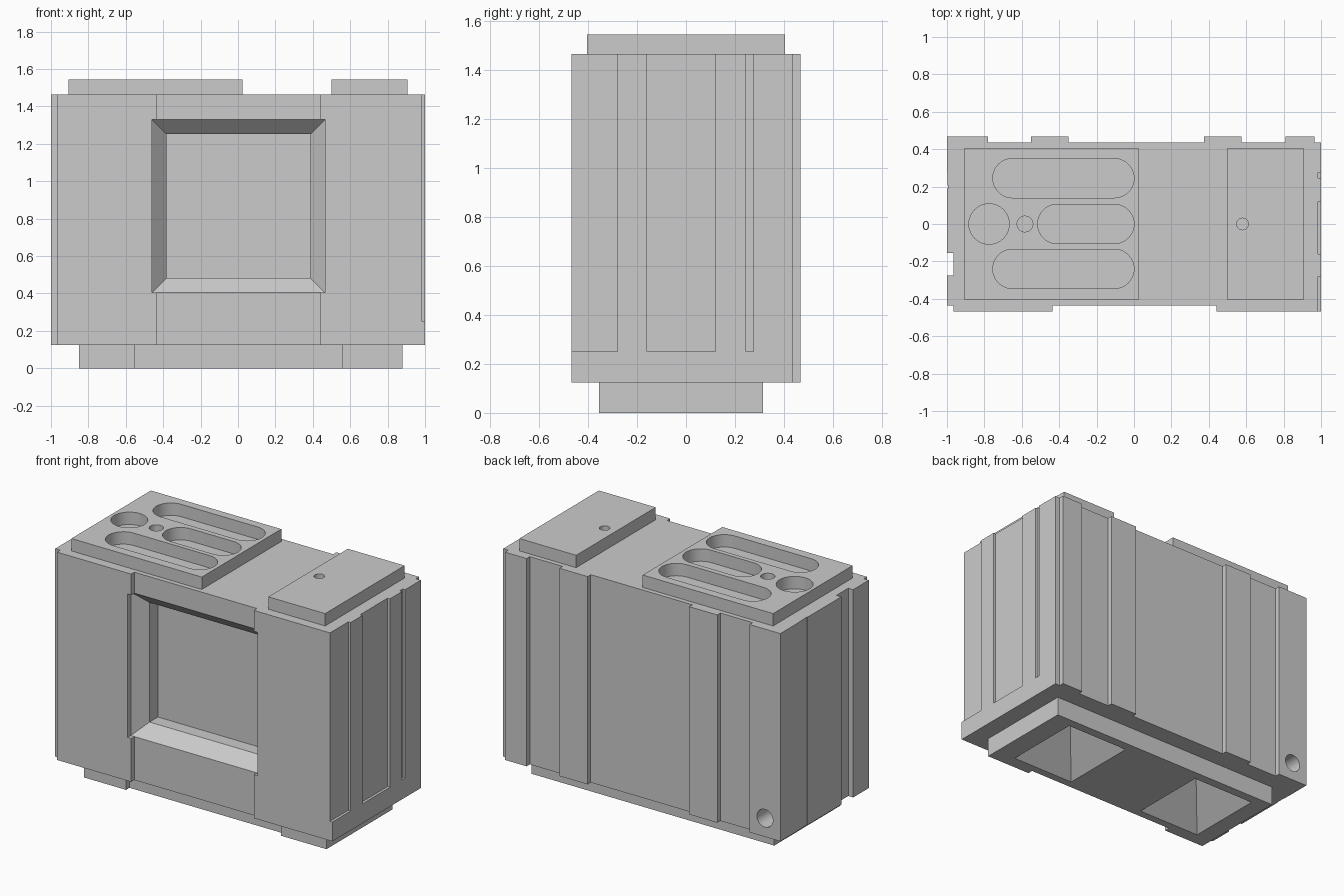
import bpy, bmesh, math

cube = bpy.data.objects.get("Cube")
if cube:
    bpy.data.objects.remove(cube, do_unlink=True)

grey = bpy.data.materials.new("plain grey")
grey.use_nodes = True
grey.diffuse_color = (0.6, 0.6, 0.6, 1)
grey.node_tree.nodes["Principled BSDF"].inputs["Base Color"].default_value = (0.6, 0.6, 0.6, 1)


def loft(name, rings):
    """Solid joining a stack of matching point rings, capped at both ends."""
    bm = bmesh.new()
    loops = [[bm.verts.new(p) for p in ring] for ring in rings]
    n = len(loops[0])
    for a, b in zip(loops, loops[1:]):
        for i in range(n):
            j = (i + 1) % n
            bm.faces.new((a[i], a[j], b[j], b[i]))
    bm.faces.new(loops[0][::-1])
    bm.faces.new(loops[-1])
    bmesh.ops.recalc_face_normals(bm, faces=bm.faces)
    mesh = bpy.data.meshes.new(name)
    bm.to_mesh(mesh)
    bm.free()
    mesh.materials.append(grey)
    obj = bpy.data.objects.new(name, mesh)
    bpy.context.collection.objects.link(obj)
    return obj


def prism(name, outline, z0, z1):
    return loft(name, [[(x, y, z) for x, y in outline] for z in (z0, z1)])


def rect(x0, x1, y0, y1):
    return [(x0, y0), (x1, y0), (x1, y1), (x0, y1)]


def capsule(x0, x1, y, r, steps=20):
    """Slot outline with round ends centred on x0 and x1; a circle if they match."""
    pts = []
    for cx, start in ((x1, -0.5), (x0, 0.5)):
        last = steps if x0 == x1 else steps + 1
        for i in range(last):
            a = math.pi * (start + i / steps)
            pts.append((cx + r * math.cos(a), y + r * math.sin(a)))
    return pts


def cut(targets, cutter):
    cutter.hide_render = True
    for target in targets:
        mod = target.modifiers.new("cut", "BOOLEAN")
        mod.operation = "DIFFERENCE"
        mod.solver = "EXACT"
        mod.object = cutter
        bpy.context.view_layer.objects.active = target
        bpy.ops.object.modifier_apply(modifier=mod.name)
    bpy.data.objects.remove(cutter, do_unlink=True)


# Main body: plan outline with raised strips on the front and back
IN, OUT = 0.435, 0.467
outline = [(-1, -IN)]
for x0, x1 in ((-0.965, -0.435), (0.44, 1)):
    outline += [(x0, -IN), (x0, -OUT), (x1, -OUT)]
    if x1 < 1:
        outline.append((x1, -IN))
outline.append((1, IN))
for x1, x0 in ((0.965, 0.81), (0.575, 0.375), (-0.35, -0.55), (-0.78, -1)):
    outline += [(x1, IN), (x1, OUT), (x0, OUT)]
    if x0 > -1:
        outline.append((x0, IN))
# Shallow wedge and groove on the right side
outline += [(-1, 0.31), (-0.995, 0.19), (-1, 0.19), (-1, -0.155),
            (-0.965, -0.155), (-0.965, -0.275), (-1, -0.275)]
body = prism("body", outline, 0.125, 1.465)

# Square front recess with bevelled rim
rings = []
for y, m in ((-0.6, 0), (-IN, 0), (-0.355, 0.077), (-0.27, 0.077)):
    rings.append([(x, y, z) for x, z in rect(-0.46 + m, 0.465 - m, 0.405 + m, 1.33 - m)])
cut([body], loft("recess_cutter", rings))

# Shallow recesses on the left side
for y0, y1 in ((-0.6, -0.28), (-0.16, 0.12), (0.245, 0.275)):
    cut([body], prism("side_cutter", rect(0.983, 1.1, y0, y1), 0.25, 1.6))

# Round hole low on the back
circle = capsule(-0.89, -0.89, 0.245, 0.057)
cut([body], loft("hole_cutter", [[(x, y, z) for x, z in circle] for y in (0.3, 0.6)]))

# Base plinth, set back in the middle of its front
base = prism("base", [(-0.85, -0.355), (-0.55, -0.355), (-0.55, -0.32), (0.555, -0.32),
                      (0.555, -0.355), (0.88, -0.355), (0.88, 0.315), (-0.85, 0.315)], 0, 0.125)

# Pyramid pits under the base
for cx in (-0.507, 0.51):
    rings = []
    for z, s in ((-0.05, 1), (0, 1), (0.25, 0.004)):
        rings.append([(cx + s * x, y * s - 0.007, z) for x, y in rect(-0.228, 0.228, -0.262, 0.262)])
    cut([base, body], loft("pit_cutter", rings))

# Raised pads on top, with slots and holes
big_pad = prism("slotted_pad", rect(-0.905, 0.025, -0.405, 0.405), 1.465, 1.545)
small_pad = prism("small_pad", rect(0.5, 0.905, -0.405, 0.405), 1.465, 1.545)
for pad, x0, x1, y, r in (
        (big_pad, -0.65, -0.105, 0.245, 0.105),
        (big_pad, -0.65, -0.105, -0.24, 0.105),
        (big_pad, -0.41, -0.105, 0, 0.105),
        (big_pad, -0.775, -0.775, 0, 0.108),
        (big_pad, -0.583, -0.583, 0, 0.042),
        (small_pad, 0.58, 0.58, 0, 0.031)):
    cut([pad], prism("slot_cutter", capsule(x0, x1, y, r), 1.4, 1.6))

# Smooth the round walls, keep the edges sharp
bpy.ops.object.select_all(action="DESELECT")
for obj in (body, base, big_pad, small_pad):
    obj.select_set(True)
bpy.context.view_layer.objects.active = body
bpy.ops.object.shade_smooth_by_angle(angle=math.radians(20))
